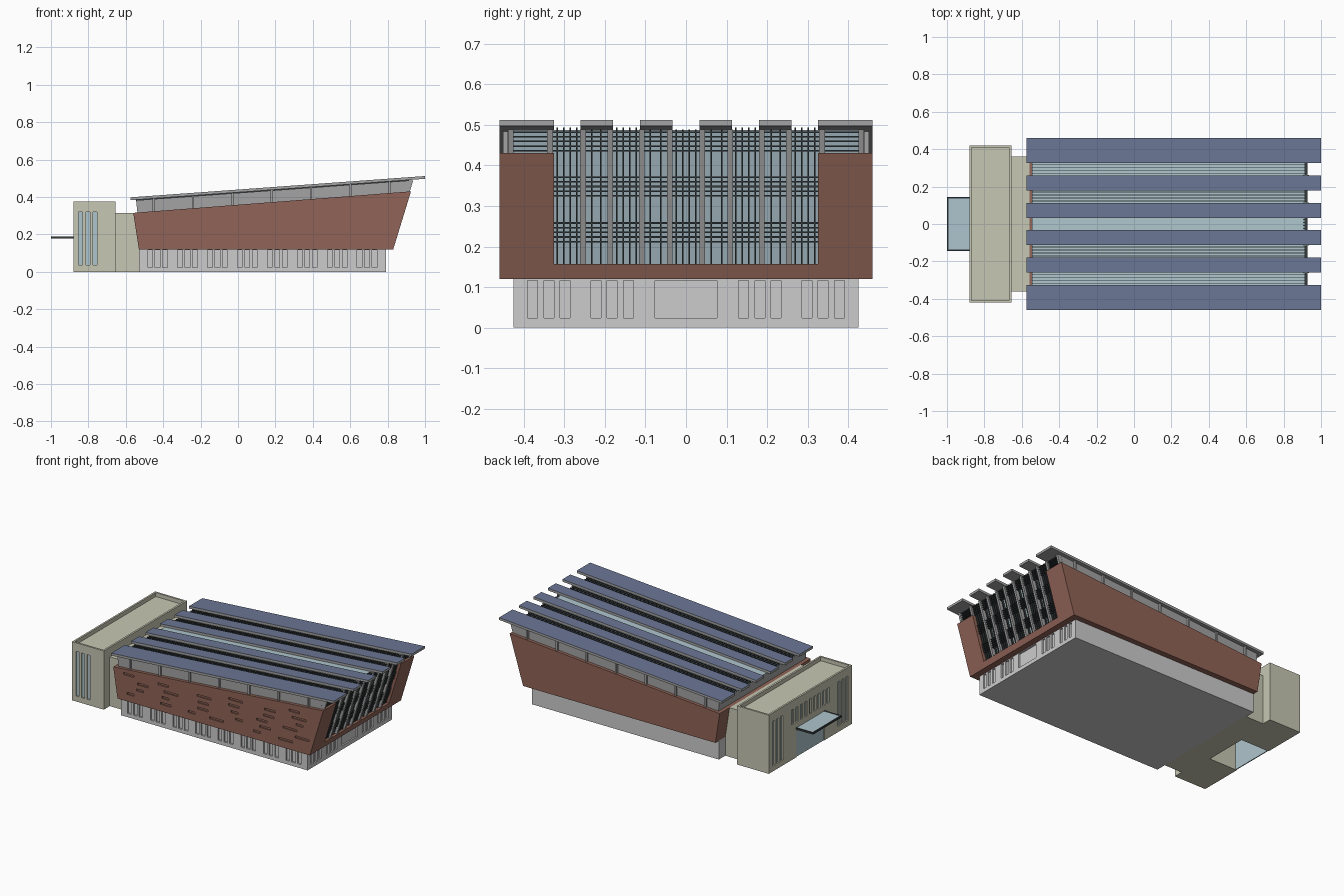
import bpy, bmesh, random

if "Cube" in bpy.data.objects:
    bpy.data.objects.remove(bpy.data.objects["Cube"])

random.seed(4)


def material(name, r, g, b):
    m = bpy.data.materials.new(name)
    m.diffuse_color = [(c / 255) ** 2.2 for c in (r, g, b)] + [1]
    m.use_nodes = True
    m.node_tree.nodes["Principled BSDF"].inputs["Base Color"].default_value = m.diffuse_color
    return m


BRICK = material("brick red", 143, 100, 88)
STONE = material("pale grey", 203, 203, 203)
GREY = material("mid grey", 162, 162, 162)
SLATE = material("slate blue", 106, 118, 148)
BEIGE = material("beige", 198, 198, 178)
GLASS = material("pale glass", 173, 196, 204)
DARK = material("dark metal", 55, 60, 62)


def build(name, parts, mats=(), rule=None):
    """One object from parts, each an xz profile extruded from y0 to y1."""
    bm = bmesh.new()
    for profile, y0, y1 in parts:
        face = bm.faces.new([bm.verts.new((x, y0, z)) for x, z in profile])
        out = bmesh.ops.extrude_face_region(bm, geom=[face], use_keep_orig=True)
        vs = [v for v in out["geom"] if isinstance(v, bmesh.types.BMVert)]
        bmesh.ops.translate(bm, vec=(0, y1 - y0, 0), verts=vs)
    bmesh.ops.recalc_face_normals(bm, faces=bm.faces)
    bm.normal_update()
    if rule:
        for f in bm.faces:
            f.material_index = rule(f.normal)
    me = bpy.data.meshes.new(name)
    bm.to_mesh(me)
    bm.free()
    for m in mats:
        me.materials.append(m)
    ob = bpy.data.objects.new(name, me)
    bpy.context.collection.objects.link(ob)
    return ob


def box(x0, x1, y0, y1, z0, z1):
    return ([(x0, z0), (x1, z0), (x1, z1), (x0, z1)], y0, y1)


def cut(ob, parts):
    cutter = build(ob.name + "_cutter", parts)
    cutter.hide_render = True
    cutter.display_type = 'WIRE'
    mod = ob.modifiers.new("cut", 'BOOLEAN')
    mod.operation = 'DIFFERENCE'
    mod.solver = 'EXACT'
    mod.object = cutter


def roof_z(x):      # underside of the sloping roof
    return 0.383 + 0.0724 * (x + 0.575)


def facade_x(z):    # leaning plane of the glazed end
    return 0.83 + 0.306 * (z - 0.12)


# Stone base with recessed windows on the front and right
base = build("stone_base", [box(-0.53, 0.79, -0.425, 0.425, 0, 0.12)], [STONE])
windows = [box(0.78, 0.80, -0.077, 0.077, 0.024, 0.116)]
for c in (-0.338, -0.182, 0.182, 0.338):
    for d in (-0.04, 0, 0.04):
        windows.append(box(0.78, 0.80, c + d - 0.0125, c + d + 0.0125, 0.024, 0.116))
for i in range(8):
    for d in (-0.04, 0, 0.04):
        x = -0.43 + i * 0.16 + d
        windows.append(box(x - 0.0125, x + 0.0125, -0.435, -0.415, 0.024, 0.116))
cut(base, windows)

# Brick hull with an open end and scattered slots on the front
hull = build("brick_hull", [([(-0.53, 0.12), (0.83, 0.12), (0.925, 0.43), (-0.56, 0.315)],
                             -0.46, 0.46)], [BRICK])
slots = [box(0.7, 1.0, -0.325, 0.325, 0.157, 0.6)]
for z in (0.165, 0.205, 0.245, 0.285, 0.325, 0.365):
    x = -0.49 + random.uniform(0, 0.12)
    while x < 0.77:
        w = random.choice((0.05, 0.075, 0.1))
        if z < 0.28 + 0.0774 * (x + 0.56):
            slots.append(box(x, x + w, -0.47, -0.452, z, z + 0.013))
        x += w + random.uniform(0.1, 0.22)
cut(hull, slots)

# Hall core: grey sides, glass on the roof and on the leaning end
build("glazed_hall", [([(-0.535, 0.29), (-0.545, roof_z(-0.545) - 0.003),
                        (0.912, roof_z(0.912) - 0.003), (facade_x(0.13) - 0.03, 0.13)],
                       -0.44, 0.44)], [GREY, GLASS],
      lambda n: 1 if n.x > 0.5 or n.z > 0.5 else 0)


def upright(y, w, depth):
    """Bar running up the leaning facade."""
    a, b = 0.15, 0.488
    return ([(facade_x(a) - 0.035, a), (facade_x(a) - 0.03 + depth, a),
             (facade_x(b) - 0.03 + depth, b), (facade_x(b) - 0.035, b)], y - w / 2, y + w / 2)


# Roof slats with slate tops, and paired facade posts beneath their edges
slats = [(0.033, 0.113), (0.18, 0.26), (0.325, 0.46)]
slats += [(-b, -a) for a, b in slats]
xa, xb = -0.575, 1.0
build("roof_slats", [([(xa, roof_z(xa)), (xb, roof_z(xb)), (xb, roof_z(xb) + 0.015),
                       (xa, roof_z(xa) + 0.015)], a, b) for a, b in slats],
      [GREY, SLATE], lambda n: 1 if n.z > 0.5 else 0)
posts = []
for y in (0.04, 0.109, 0.187, 0.254, 0.335, 0.432):
    posts += [upright(s * y, 0.014, 0.024) for s in (-1, 1)]
build("facade_posts", posts, [GREY])

# Dark facade bars: three bands of rails and groups of mullions
bars = [upright(c + d, 0.004, 0.014) for c in (-0.293, -0.147, 0, 0.147, 0.293)
        for d in (-0.024, -0.008, 0.008, 0.024)]
bars += [upright(s * y, 0.004, 0.014) for s in (-1, 1) for y in (0.062, 0.088, 0.21, 0.232)]
for z0 in (0.212, 0.325, 0.436):
    for i in range(5):
        z = z0 + i * 0.0115
        x = facade_x(z) - 0.03
        bars.append(box(x - 0.005, x + 0.016, -0.438, 0.438, z - 0.002, z + 0.002))
build("facade_bars", bars, [DARK])

# Skylight rails in the gaps between slats
rails = []
for c in (-0.293, -0.147, 0.147, 0.293):
    for d in (-0.024, -0.008, 0.008, 0.024):
        x0, x1 = -0.545, 0.915
        rails.append(([(x0, roof_z(x0) - 0.008), (x1, roof_z(x1) - 0.008),
                       (x1, roof_z(x1) + 0.003), (x0, roof_z(x0) + 0.003)],
                      c + d - 0.002, c + d + 0.002))
build("skylight_rails", rails, [DARK])

# Thin posts along the side clerestory
side = []
for i in range(7):
    x = -0.45 + i * 0.21
    for s in (-1, 1):
        side.append(box(x - 0.006, x + 0.006, s * 0.445 - 0.006, s * 0.445 + 0.006,
                        0.31 + 0.0774 * (x + 0.56), roof_z(x)))
build("clerestory_posts", side, [GREY])

# Link and entrance block with parapet, doorway and narrow windows
build("link_block", [box(-0.66, -0.525, -0.36, 0.36, 0, 0.315)], [BEIGE])
block = build("entrance_block", [box(-0.88, -0.655, -0.42, 0.42, 0, 0.375)], [BEIGE])
holes = [box(-0.868, -0.667, -0.408, 0.408, 0.35, 0.4),
         box(-0.9, -0.68, -0.14, 0.14, -0.05, 0.175)]
panes = [box(-0.876, -0.87, -0.14, 0.14, 0, 0.175)]
for x in (-0.842, -0.803, -0.764):
    holes.append(box(x - 0.011, x + 0.011, -0.43, -0.408, 0.035, 0.32))
    panes.append(box(x - 0.011, x + 0.011, -0.411, -0.407, 0.035, 0.32))
spots = [(s * y, 0.035) for s in (-1, 1) for y in (0.29, 0.33, 0.37)]
spots += [(-0.18 + i * 0.045, 0.225) for i in range(9)]
for y, z in spots:
    holes.append(box(-0.9, -0.868, y - 0.011, y + 0.011, z, 0.32))
    panes.append(box(-0.871, -0.867, y - 0.011, y + 0.011, z, 0.32))
cut(block, holes)
build("entrance_glass", panes, [GLASS])

# Canopy over the door
build("canopy_frame", [box(-1, -0.88, s * 0.141 - 0.004, s * 0.141 + 0.004, 0.178, 0.19)
                       for s in (-1, 1)]
      + [box(-1, -0.992, -0.137, 0.137, 0.178, 0.19)], [DARK])
build("canopy_glass", [box(-0.992, -0.88, -0.137, 0.137, 0.18, 0.188)], [GLASS])
